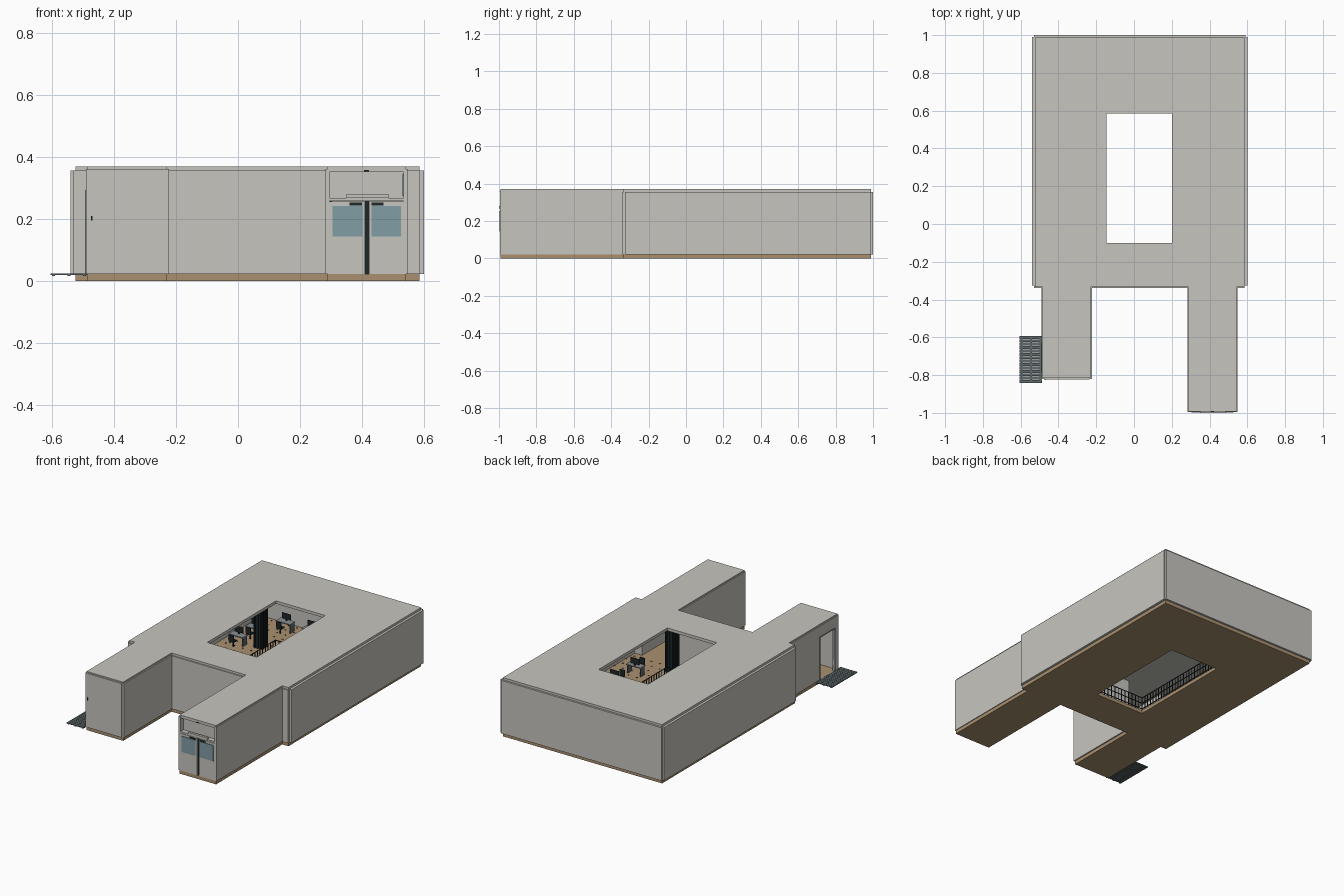
import bpy, bmesh, math
from mathutils import Matrix, Vector

if "Cube" in bpy.data.objects:
    bpy.data.objects.remove(bpy.data.objects["Cube"])


def material(name, rgb):
    m = bpy.data.materials.new(name)
    m.diffuse_color = (*rgb, 1)
    m.use_nodes = True
    m.node_tree.nodes["Principled BSDF"].inputs["Base Color"].default_value = m.diffuse_color
    return m


WALL = material("pale grey panel", (0.57, 0.56, 0.52))
TAN = material("tan floor", (0.40, 0.28, 0.16))
GLASS = material("blue glass", (0.22, 0.34, 0.38))
STEEL = material("slate metal", (0.115, 0.145, 0.15))
DARK = material("near black", (0.013, 0.02, 0.022))
GREY = material("mid grey", (0.25, 0.27, 0.29))


def finish(bm, name, mat):
    bmesh.ops.recalc_face_normals(bm, faces=bm.faces)
    me = bpy.data.meshes.new(name)
    bm.to_mesh(me)
    bm.free()
    me.materials.append(mat)
    ob = bpy.data.objects.new(name, me)
    bpy.context.collection.objects.link(ob)
    return ob


def boxes(name, mat, items):
    """One object from boxes given as (x0, x1, y0, y1, z0, z1)."""
    bm = bmesh.new()
    for x0, x1, y0, y1, z0, z1 in items:
        mid = Vector(((x0 + x1) / 2, (y0 + y1) / 2, (z0 + z1) / 2))
        size = Matrix.Diagonal((x1 - x0, y1 - y0, z1 - z0, 1))
        bmesh.ops.create_cube(bm, size=1, matrix=Matrix.Translation(mid) @ size)
    return finish(bm, name, mat)


def slab(name, mat, rects, hole, z0, z1):
    """Flat plate covering the union of rectangles minus a hole."""
    xs = sorted({v for r in rects + [hole] for v in r[:2]})
    ys = sorted({v for r in rects + [hole] for v in r[2:]})
    inside = lambda r, x, y: r[0] < x < r[1] and r[2] < y < r[3]
    bm = bmesh.new()
    for xa, xb in zip(xs, xs[1:]):
        for ya, yb in zip(ys, ys[1:]):
            cx, cy = (xa + xb) / 2, (ya + yb) / 2
            if any(inside(r, cx, cy) for r in rects) and not inside(hole, cx, cy):
                bm.faces.new([bm.verts.new((x, y, z0)) for x, y in
                              ((xa, ya), (xb, ya), (xb, yb), (xa, yb))])
    bmesh.ops.remove_doubles(bm, verts=bm.verts, dist=0.0001)
    geo = bmesh.ops.extrude_face_region(bm, geom=bm.faces[:], use_keep_orig=True)
    top = [v for v in geo["geom"] if isinstance(v, bmesh.types.BMVert)]
    bmesh.ops.translate(bm, verts=top, vec=(0, 0, z1 - z0))
    return finish(bm, name, mat)


# Floor and roof plates share a plan: hall with a light well, and two wings
HX0, HX1, HY0, HY1 = -0.145, 0.20, -0.10, 0.585
plan = [(-0.525, 0.585, -0.333, 0.988),
        (-0.485, -0.23, -0.815, -0.333),
        (0.288, 0.542, -0.992, -0.333)]
well = (HX0, HX1, HY0, HY1)
slab("floor_slab", TAN, plan, well, 0, 0.022)
slab("roof_slab", WALL, plan, well, 0.352, 0.37)

# Hall walls, set just outside the plates
Z0, Z1, T = 0.022, 0.356, 0.015
boxes("hall_walls", WALL, [
    (-0.54, -0.525, -0.325, 0.99, Z0, Z1),
    (0.585, 0.60, -0.325, 0.99, Z0, Z1),
    (-0.53, 0.59, 0.985, 1.0, Z0, Z1),
    (-0.53, -0.475, -0.34, -0.325, Z0, Z1),
    (-0.235, 0.295, -0.34, -0.325, Z0, Z1),
    (0.535, 0.585, -0.34, -0.325, Z0, Z1)])

# Left wing walls with a side doorway
ZW = 0.362
boxes("left_wing_walls", WALL, [
    (-0.49, -0.475, -0.63, -0.33, Z0, ZW),
    (-0.49, -0.475, -0.82, -0.78, Z0, ZW),
    (-0.49, -0.475, -0.78, -0.63, 0.29, ZW),
    (-0.235, -0.222, -0.82, -0.33, Z0, ZW),
    (-0.475, -0.235, -0.822, -0.807, Z0, ZW)])
boxes("doorway_trim", GREY, [
    (-0.493, -0.48, -0.634, -0.630, Z0, 0.294),
    (-0.493, -0.48, -0.784, -0.780, Z0, 0.294),
    (-0.493, -0.48, -0.784, -0.630, 0.290, 0.294)])
boxes("door_handle_plate", DARK, [(-0.475, -0.469, -0.826, -0.821, 0.195, 0.21)])

# Slatted landing outside the doorway
boxes("landing_slats", STEEL, [
    (-0.605, -0.488, -0.842 + i * 0.018, -0.8265 + i * 0.018, 0.02, 0.025)
    for i in range(14)])
boxes("landing_bearers", STEEL, [(x, x + 0.01, -0.842, -0.592, 0.017, 0.021)
                                 for x in (-0.60, -0.55, -0.50)])

# Right wing walls, glazed front end with recessed panel above
boxes("right_wing_walls", WALL, [
    (0.283, 0.296, -0.995, -0.33, Z0, ZW),
    (0.534, 0.547, -0.995, -0.33, Z0, ZW)])
boxes("entrance_upper_panel", WALL, [(0.296, 0.534, -0.965, -0.955, 0.265, 0.352)])
boxes("entrance_side_glass", GLASS, [(0.531, 0.5335, -0.99, -0.965, 0.275, 0.345)])
leaves, panes = [], []
for x0, x1, p0, p1 in ((0.296, 0.409, 0.305, 0.401), (0.423, 0.534, 0.43, 0.526)):
    leaves.append((x0, x1, -0.994, -0.984, Z0, 0.256))
    panes.append((p0, p1, -0.998, -0.993, 0.143, 0.242))
boxes("door_leaves", WALL, leaves)
boxes("door_windows", GLASS, panes)
boxes("door_gap", DARK, [(0.41, 0.422, -0.985, -0.98, Z0, 0.262),
                         (0.36, 0.40, -0.997, -0.993, 0.244, 0.254),
                         (0.43, 0.47, -0.997, -0.993, 0.244, 0.254)])
boxes("door_header", WALL, [(0.296, 0.534, -0.994, -0.96, 0.258, 0.268),
                            (0.35, 0.485, -1.0, -0.985, 0.268, 0.28)])
boxes("entrance_lamp", DARK, [(0.407, 0.423, -0.996, -0.991, 0.354, 0.358)])

# Railing around the light well
rail, g, top = [], 0.012, 0.115
xa, xb, ya, yb = HX0 - g, HX1 + g, HY0 - g, HY1 + g
r = 0.002
for z in (0.04, 0.078, top):
    rail += [(xa, xb, y - r, y + r, z - r, z + r) for y in (ya, yb)]
    rail += [(x - r, x + r, ya, yb, z - r, z + r) for x in (xa, xb)]
for i in range(15):
    x = xa + (xb - xa) * i / 14
    rail += [(x - r, x + r, y - r, y + r, Z0, top) for y in (ya, yb)]
for i in range(1, 28):
    y = ya + (yb - ya) * i / 28
    rail += [(x - r, x + r, y - r, y + r, Z0, top) for x in (xa, xb)]
boxes("well_railing", DARK, rail)

# Dark service columns, floor to ceiling, with ribs
cols = []
for cx, cy in ((-0.29, 0.64), (0.27, -0.25)):
    cols.append((cx - 0.028, cx + 0.028, cy - 0.028, cy + 0.028, Z0, 0.352))
    for k in (-0.02, 0, 0.02):
        cols.append((cx + k - 0.004, cx + k + 0.004, cy - 0.034, cy + 0.034, Z0, 0.352))
        cols.append((cx - 0.034, cx + 0.034, cy + k - 0.004, cy + k + 0.004, Z0, 0.352))
boxes("service_columns", DARK, cols)

# Floor studs across the hall
studs = []
for i in range(19):
    for j in range(23):
        x = -0.50 + i * 0.059 + (j % 2) * 0.02
        y = -0.29 + j * 0.057
        if not (xa - 0.02 < x < xb + 0.02 and ya - 0.02 < y < yb + 0.02):
            studs.append((x - 0.004, x + 0.004, y - 0.004, y + 0.004, Z0, 0.0235))
boxes("floor_studs", DARK, studs)

# Desks with screens and chairs
tops, legs, screens, chairs = [], [], [], []
for x, y in ((-0.42, 0.60), (-0.40, 0.74), (-0.30, 0.90), (-0.12, 0.90),
             (0.08, 0.90), (0.42, 0.10), (0.42, -0.10)):
    tops.append((x - 0.05, x + 0.05, y - 0.025, y + 0.025, 0.075, 0.081))
    legs += [(x + s * 0.045 - 0.003, x + s * 0.045 + 0.003, y - 0.02, y + 0.02, Z0, 0.075)
             for s in (-1, 1)]
    screens += [(x - 0.03, x + 0.03, y + 0.008, y + 0.012, 0.09, 0.125),
                (x - 0.004, x + 0.004, y + 0.006, y + 0.014, 0.081, 0.09)]
    chairs += [(x - 0.017, x + 0.017, y - 0.065, y - 0.033, 0.055, 0.062),
               (x - 0.017, x + 0.017, y - 0.068, y - 0.063, 0.062, 0.10),
               (x - 0.003, x + 0.003, y - 0.052, y - 0.046, Z0, 0.055)]
boxes("desk_tops", GREY, tops)
boxes("desk_legs", STEEL, legs)
boxes("desk_screens", DARK, screens)
boxes("chairs", DARK, chairs)

# Wall display on the rear wall
boxes("rear_display", DARK, [(-0.42, -0.05, 0.977, 0.984, 0.17, 0.29)])
boxes("rear_cabinets", TAN, [(0.0 + i * 0.09, 0.08 + i * 0.09, 0.955, 0.984, Z0, 0.20)
                             for i in range(5)])
